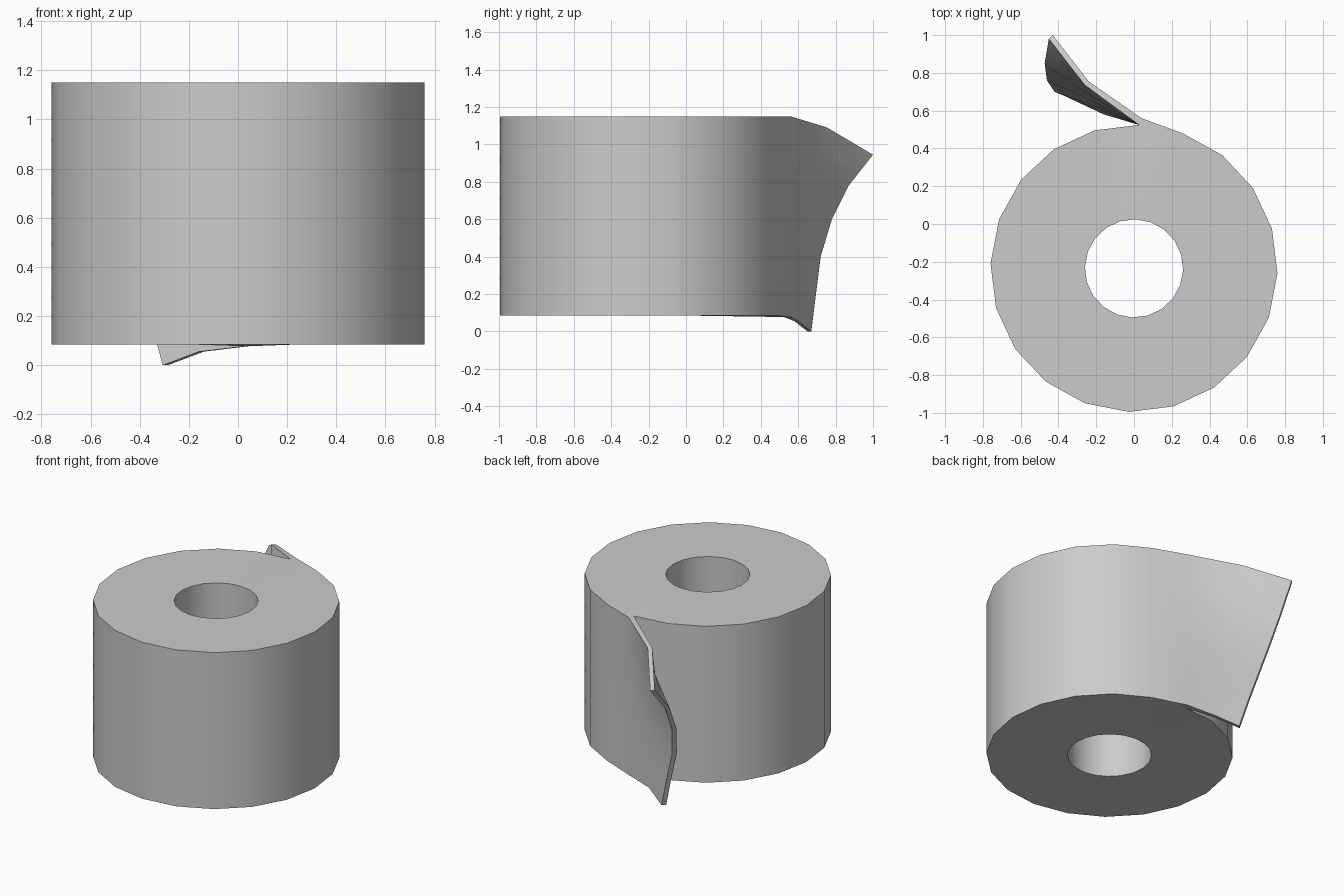
import bpy, bmesh
from math import sin, cos, radians

cube = bpy.data.objects.get("Cube")
if cube:
    bpy.data.objects.remove(cube, do_unlink=True)

SIDES, ROWS = 20, 6
CENTRE_Y, TOP, BOTTOM = -0.235, 1.15, 0.085
OUTER, HOLE = 0.76, 0.26

paper = bpy.data.materials.new("paper_grey")
paper.use_nodes = True
colour = (0.6, 0.6, 0.6, 1)
paper.diffuse_color = colour
paper.node_tree.nodes["Principled BSDF"].inputs["Base Color"].default_value = colour

bm = bmesh.new()


def column(points):
    return [bm.verts.new(p) for p in points]


def straight(x, y, low=BOTTOM):
    return column([(x, y, TOP + (low - TOP) * r / (ROWS - 1)) for r in range(ROWS)])


def ring(radius):
    cols = []
    for k in range(SIDES):
        a = radians(88 + 360 / SIDES * k)
        low = BOTTOM - 0.008 if k == 0 and radius == OUTER else BOTTOM
        cols.append(straight(radius * cos(a), CENTRE_Y + radius * sin(a), low))
    return cols


def skin(cols):
    # Closed wall through neighbouring columns
    for a, b in zip(cols, cols[1:] + cols[:1]):
        for r in range(ROWS - 1):
            bm.faces.new((a[r], b[r], b[r + 1], a[r + 1]))


def shifted(points, dx, dy):
    return column([(x + dx, y + dy, z) for x, y, z in points])


# Loose sheet: outer fold, middle and free edge, from top to bottom
middle = [(-0.24, 0.755, 1.09), (-0.235, 0.715, 0.89), (-0.22, 0.68, 0.68),
          (-0.2, 0.65, 0.47), (-0.17, 0.625, 0.26), (-0.14, 0.6, 0.055)]
edge = [(-0.43, 1.0, 0.945), (-0.452, 0.87, 0.78), (-0.44, 0.78, 0.6),
        (-0.4, 0.72, 0.4), (-0.34, 0.695, 0.2), (-0.285, 0.67, 0.0)]
fold = straight(0.04, 0.56, BOTTOM - 0.008)
mid_out, edge_out = shifted(middle, 0, 0), shifted(edge, 0, 0)
mid_in, edge_in = shifted(middle, -0.02, -0.02), shifted(edge, -0.021, -0.02)

# Roll wall running out into the sheet and back, then the core hole
outer, hole = ring(OUTER), ring(HOLE)
skin(outer + [fold, mid_out, edge_out, edge_in, mid_in])
skin(hole)

# Flat ends and the thin rims of the sheet
for r in (0, ROWS - 1):
    for k in range(SIDES):
        n = (k + 1) % SIDES
        bm.faces.new((outer[k][r], outer[n][r], hole[n][r], hole[k][r]))
    bm.faces.new((outer[-1][r], fold[r], outer[0][r]))
    bm.faces.new((outer[0][r], fold[r], mid_out[r], mid_in[r]))
    bm.faces.new((mid_in[r], mid_out[r], edge_out[r], edge_in[r]))

bmesh.ops.recalc_face_normals(bm, faces=bm.faces[:])
mesh = bpy.data.meshes.new("paper_roll")
bm.to_mesh(mesh)
bm.free()
mesh.materials.append(paper)
roll = bpy.data.objects.new("paper_roll", mesh)
bpy.context.collection.objects.link(roll)

bpy.ops.object.select_all(action="DESELECT")
roll.select_set(True)
bpy.context.view_layer.objects.active = roll
bpy.ops.object.shade_smooth_by_angle(angle=radians(35))
